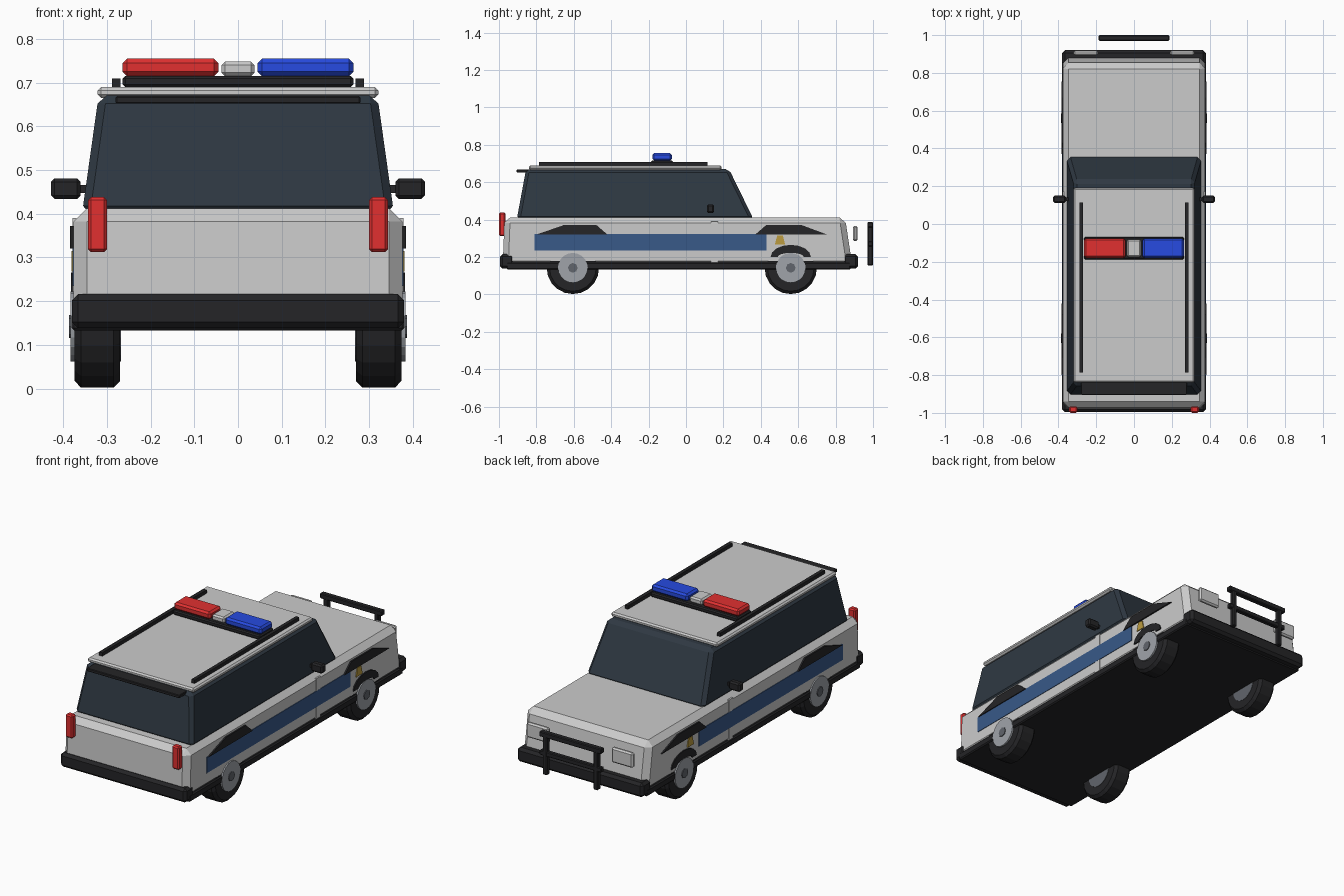
import bpy, bmesh
from math import pi, cos, sin
from mathutils import Matrix

if "Cube" in bpy.data.objects:
    bpy.data.objects.remove(bpy.data.objects["Cube"])

COLORS = {
    "black": (0.018, 0.018, 0.02, 1), "glass": (0.028, 0.04, 0.055, 1),
    "red": (0.75, 0.03, 0.03, 1), "blue": (0.02, 0.07, 0.75, 1),
    "navy": (0.04, 0.1, 0.25, 1), "gold": (0.5, 0.33, 0.05, 1),
    "steel": (0.35, 0.37, 0.4, 1), "dark_steel": (0.12, 0.13, 0.15, 1),
}
MATS = {}
for key, col in COLORS.items():
    MATS[key] = bpy.data.materials.new(key)
    MATS[key].diffuse_color = col


def finish(name, bm, mat=None, bevel=0.0):
    bmesh.ops.recalc_face_normals(bm, faces=bm.faces)
    if bevel:
        bmesh.ops.bevel(bm, geom=bm.edges[:], offset=bevel, segments=1,
                        affect='EDGES', profile=0.5)
    me = bpy.data.meshes.new(name)
    bm.to_mesh(me)
    bm.free()
    ob = bpy.data.objects.new(name, me)
    bpy.context.collection.objects.link(ob)
    if mat:
        me.materials.append(MATS[mat])
    return ob


def block(name, bottom, top, mat=None, bevel=0.0):
    """Tapered box; bottom and top are (x0, x1, y0, y1, z)."""
    bm = bmesh.new()
    rings = []
    for x0, x1, y0, y1, z in (bottom, top):
        rings.append([bm.verts.new(p) for p in
                      ((x0, y0, z), (x1, y0, z), (x1, y1, z), (x0, y1, z))])
    lo, hi = rings
    bm.faces.new(lo[::-1])
    bm.faces.new(hi)
    for i in range(4):
        j = (i + 1) % 4
        bm.faces.new((lo[i], lo[j], hi[j], hi[i]))
    return finish(name, bm, mat, bevel)


def box(name, x, y, z, mat=None, bevel=0.0):
    return block(name, (*x, *y, z[0]), (*x, *y, z[1]), mat, bevel)


def pair(name, x, y, z, mat=None, bevel=0.0):
    box(name + "_right", x, y, z, mat, bevel)
    box(name + "_left", (-x[1], -x[0]), y, z, mat, bevel)


def side_plate(name, pts, x0, x1, mat):
    """A (y, z) outline extruded along x, on both sides."""
    for s, side in ((1, "right"), (-1, "left")):
        bm = bmesh.new()
        a = [bm.verts.new((s * x0, y, z)) for y, z in pts]
        b = [bm.verts.new((s * x1, y, z)) for y, z in pts]
        bm.faces.new(a)
        bm.faces.new(b)
        for i in range(len(pts)):
            j = (i + 1) % len(pts)
            bm.faces.new((a[i], a[j], b[j], b[i]))
        finish(f"{name}_{side}", bm, mat)


def disc(name, x, y, z, r, depth, n, mat, bevel=0.0):
    bm = bmesh.new()
    m = Matrix.Translation((x, y, z)) @ Matrix.Rotation(pi / 2, 4, 'Y')
    bmesh.ops.create_cone(bm, cap_ends=True, segments=n, radius1=r, radius2=r,
                          depth=depth, matrix=m)
    if bevel:
        rims = [e for e in bm.edges if abs(e.verts[0].co.x - e.verts[1].co.x) < 1e-5]
        bmesh.ops.bevel(bm, geom=rims, offset=bevel, segments=1, affect='EDGES', profile=0.5)
    return finish(name, bm, mat)


# lower body, black sill and bumpers
block("body", (-0.376, 0.376, -0.98, 0.89, 0.15), (-0.376, 0.376, -0.97, 0.85, 0.412), None, 0.03)
box("sill", (-0.381, 0.381), (-0.96, 0.88), (0.133, 0.172), "black", 0.006)
box("rear_bumper", (-0.38, 0.38), (-0.995, -0.92), (0.138, 0.216), "black", 0.014)
box("front_bumper", (-0.38, 0.38), (0.84, 0.92), (0.138, 0.216), "black", 0.014)

# glazed cabin and roof
block("cabin", (-0.357, 0.357, -0.905, 0.362, 0.40), (-0.319, 0.319, -0.855, 0.23, 0.67), "glass", 0.018)
box("roof", (-0.321, 0.321), (-0.84, 0.19), (0.665, 0.69), None, 0.008)
box("rear_spoiler", (-0.28, 0.28), (-0.905, -0.83), (0.652, 0.669), "black", 0.003)
pair("roof_rail", (0.269, 0.288), (-0.785, 0.115), (0.69, 0.709), "black")

# light bar
box("light_bar_base", (-0.264, 0.264), (-0.187, -0.068), (0.69, 0.715), "black", 0.006)
box("light_red", (-0.264, -0.045), (-0.18, -0.076), (0.715, 0.755), "red", 0.01)
box("light_blue", (0.045, 0.264), (-0.18, -0.076), (0.715, 0.755), "blue", 0.01)
box("light_centre", (-0.038, 0.038), (-0.175, -0.081), (0.715, 0.748), None, 0.008)

# wheels
for yy, pos in ((-0.605, "rear"), (0.56, "front")):
    for s, side in ((1, "right"), (-1, "left")):
        tag = f"{pos}_{side}"
        disc("tire_" + tag, s * 0.322, yy, 0.142, 0.14, 0.104, 20, "black", 0.015)
        disc("rim_" + tag, s * 0.35, yy, 0.142, 0.08, 0.066, 20, "steel")
        disc("hub_" + tag, s * 0.37, yy, 0.142, 0.026, 0.034, 8, "dark_steel")
        disc("inner_rim_" + tag, s * 0.272, yy, 0.142, 0.08, 0.008, 20, "dark_steel")

# side trim: fender flares, front arch, stripe, badge, door seam
side_plate("rear_flare", [(-0.80, 0.32), (-0.65, 0.372), (-0.48, 0.372), (-0.42, 0.32)], 0.37, 0.384, "black")
side_plate("front_flare", [(0.37, 0.32), (0.43, 0.372), (0.615, 0.372), (0.755, 0.32)], 0.37, 0.384, "black")
angles = [pi * i / 8 for i in range(9)]
arch = [(0.56 + 0.108 * cos(a), 0.20 + 0.065 * sin(a)) for a in angles]
arch += [(0.56 + 0.07 * cos(a), 0.20 + 0.022 * sin(a)) for a in reversed(angles)]
side_plate("front_arch", arch, 0.37, 0.382, "black")
pair("stripe", (0.37, 0.379), (-0.81, 0.43), (0.235, 0.322), "navy")
side_plate("badge", [(0.475, 0.268), (0.53, 0.268), (0.518, 0.315), (0.488, 0.315)], 0.37, 0.381, "gold")
pair("door_seam", (0.37, 0.3785), (0.135, 0.172), (0.17, 0.39))

# mirrors
pair("mirror", (0.36, 0.428), (0.112, 0.15), (0.434, 0.481), "black", 0.008)
pair("mirror_stalk", (0.33, 0.365), (0.122, 0.14), (0.448, 0.466), "black")

# tail lights and headlights
pair("tail_light", (0.30, 0.343), (-1.0, -0.965), (0.312, 0.438), "red", 0.007)
pair("headlight", (0.19, 0.32), (0.893, 0.918), (0.285, 0.367), None, 0.008)

# push bar ahead of the front bumper
box("push_bar_top", (-0.187, 0.187), (0.97, 1.0), (0.358, 0.386), "black", 0.004)
box("push_bar_middle", (-0.187, 0.187), (0.972, 0.998), (0.257, 0.283), "black", 0.004)
pair("push_bar_post", (0.14, 0.166), (0.971, 0.999), (0.155, 0.375), "black", 0.004)

for m in bpy.data.materials:
    if m.users and not m.is_grease_pencil:
        m.use_nodes = True
        m.node_tree.nodes["Principled BSDF"].inputs["Base Color"].default_value = m.diffuse_color
